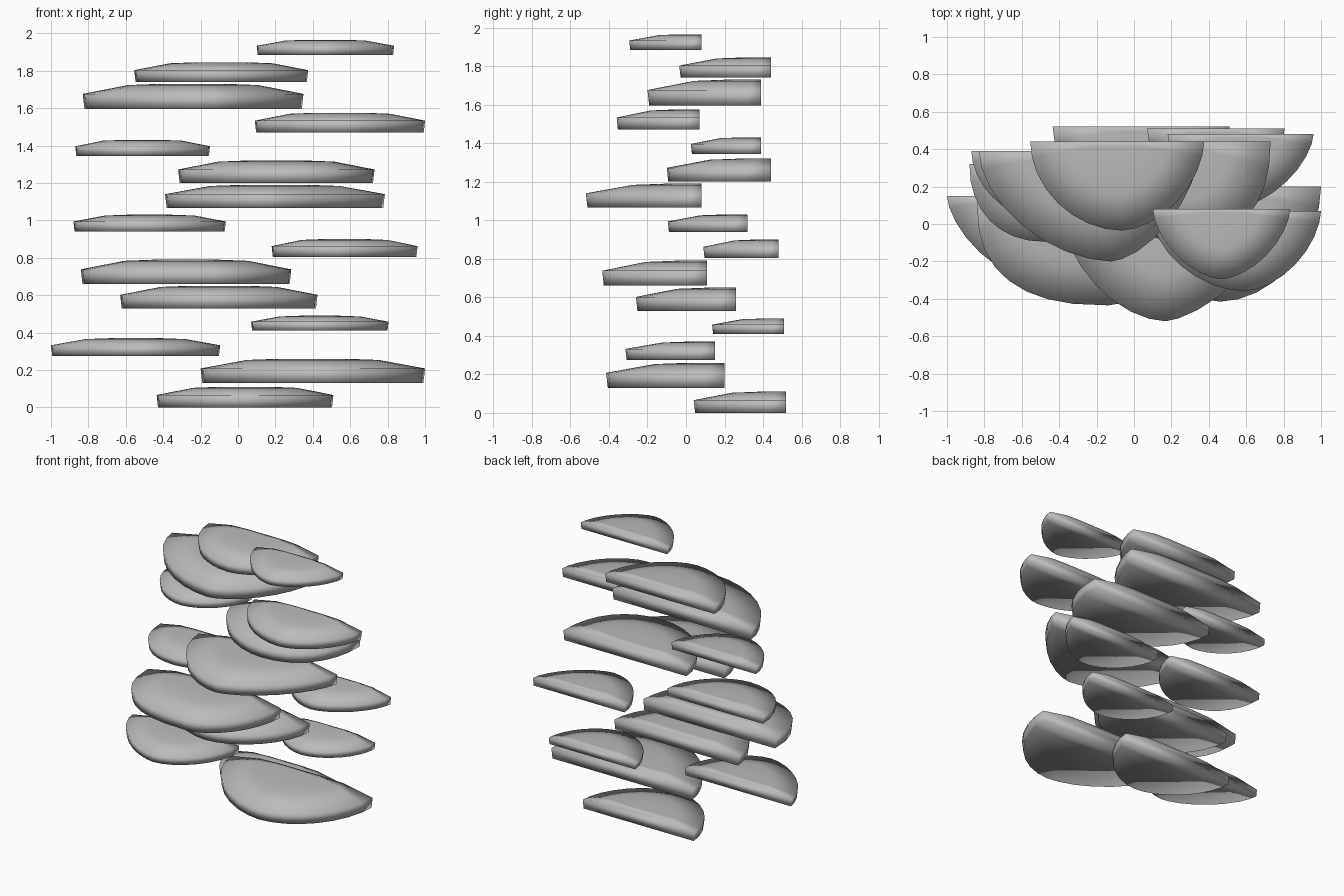
import bpy
import bmesh
import math

cube = bpy.data.objects.get("Cube")
if cube:
    bpy.data.objects.remove(cube, do_unlink=True)

# Single plain grey for every shelf
grey = bpy.data.materials.new("plain grey")
grey.use_nodes = True
colour = (0.5, 0.5, 0.5, 1)
grey.diffuse_color = colour
grey.node_tree.nodes["Principled BSDF"].inputs["Base Color"].default_value = colour

SEGMENTS = 16

# Cross-section from the flat underside to the crown:
# outline scale and height fraction
RINGS = [(0.985, 0), (1, 0.6), (0.59, 0.95), (0.3, 1)]


def outline(peak, left_fullness, right_fullness):
    """Half-oval outline, with u from -1 to 1 across and v from 0 to 1 forward."""
    points = []
    for i in range(SEGMENTS + 1):
        angle = math.pi * i / SEGMENTS
        side = -math.cos(angle)
        power = 2 / (left_fullness if side < 0 else right_fullness)
        across = math.copysign(abs(side) ** power, side)
        reach = 1 + peak if side < 0 else 1 - peak
        points.append((peak + across * reach, max(0, math.sin(angle)) ** power))
    return points


def make_shelf(name, x_range, y_range, z_range, shape):
    """Stack closed half-oval rings, flat against the back, into one bracket."""
    middle = sum(x_range) / 2
    half_width = (x_range[1] - x_range[0]) / 2
    front, back = y_range
    low, high = z_range
    points = outline(*shape)

    bm = bmesh.new()
    loops = []
    for scale, height in RINGS:
        loops.append([
            bm.verts.new((
                middle + half_width * u * scale,
                back - (back - front) * v * scale,
                low + (high - low) * height,
            ))
            for u, v in points
        ])
    for lower, upper in zip(loops, loops[1:]):
        for i in range(len(lower)):
            j = (i + 1) % len(lower)
            bm.faces.new((lower[i], lower[j], upper[j], upper[i]))
    bm.faces.new(loops[0][::-1])
    bm.faces.new(loops[-1])
    bmesh.ops.recalc_face_normals(bm, faces=bm.faces[:])
    for face in bm.faces:
        face.smooth = True

    mesh = bpy.data.meshes.new(name)
    bm.to_mesh(mesh)
    bm.free()
    mesh.materials.append(grey)
    shelf = bpy.data.objects.new(name, mesh)
    bpy.context.collection.objects.link(shelf)


# Shelves from bottom to top: width, depth and height ranges,
# then the outline's peak and the fullness of its two sides
SHELVES = [
    ((-.435, .51), (.04, .52), (0, .11), (0, 1.8, 1.8)),
    ((-.2, 1), (-.415, .2), (.13, .26), (.1, 1.7, 1.9)),
    ((-1, -.095), (-.315, .15), (.275, .37), (.1, 1.6, 1.8)),
    ((.07, .805), (.135, .51), (.41, .49), (0, 1.8, 1.8)),
    ((-.63, .425), (-.26, .26), (.53, .65), (0, 1.8, 1.8)),
    ((-.84, .285), (-.435, .11), (.66, .79), (.25, 2.5, 1.8)),
    ((.18, .96), (.09, .48), (.805, .9), (-.05, 1.8, 1.6)),
    ((-.88, -.065), (-.095, .32), (.94, 1.03), (0, 2.2, 1.8)),
    ((-.39, .785), (-.52, .08), (1.065, 1.19), (-.05, 1.75, 1.5)),
    ((-.32, .73), (-.1, .44), (1.2, 1.32), (.1, 1.8, 2.3)),
    ((-.87, -.15), (.025, .39), (1.345, 1.43), (0, 1.8, 1.8)),
    ((.09, 1), (-.36, .07), (1.47, 1.575), (.1, 1.8, 1.7)),
    ((-.83, .35), (-.2, .39), (1.595, 1.73), (.2, 1.75, 1.6)),
    ((-.555, .375), (-.035, .44), (1.74, 1.845), (.05, 1.9, 1.75)),
    ((.1, .835), (-.295, .08), (1.885, 1.965), (0, 1.65, 1.65)),
]
for number, ranges in enumerate(SHELVES, 1):
    make_shelf(f"bracket_shelf_{number}", *ranges)
